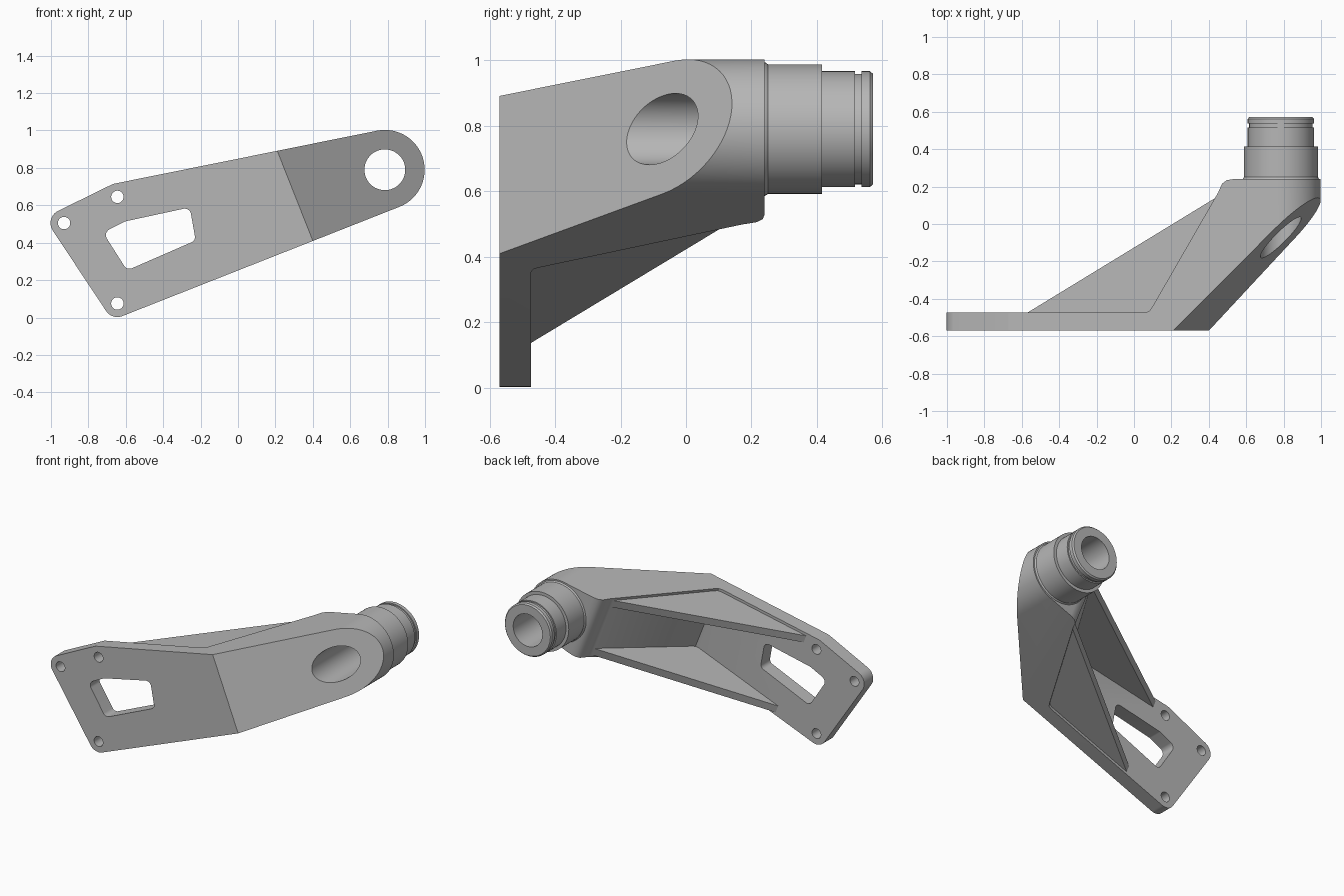
import bpy, bmesh, math
from mathutils import Vector
from mathutils.geometry import convex_hull_2d

cube = bpy.data.objects.get("Cube")
if cube:
    bpy.data.objects.remove(cube, do_unlink=True)

metal = bpy.data.materials.new("light grey metal")
metal.use_nodes = True
GREY = (0.47, 0.47, 0.47, 1)
metal.diffuse_color = GREY
metal.node_tree.nodes["Principled BSDF"].inputs["Base Color"].default_value = GREY

HUB = (0.785, 0.79)
DIR = Vector((0.93, 0.368)).normalized()   # long axis of the arm in x, z


def hull(circles, steps=64):
    """Outline wrapped tightly around circles given as (x, z, radius)."""
    pts = [Vector((x + r * math.cos(2 * math.pi * i / steps),
                   z + r * math.sin(2 * math.pi * i / steps)))
           for x, z, r in circles for i in range(steps)]
    return [pts[i] for i in convex_hull_2d(pts)]


def from_front(p, t):
    return Vector((p[0], t, p[1]))


def along_arm(p, t):
    return Vector((DIR.x * p[0] - DIR.y * t, p[1], DIR.y * p[0] + DIR.x * t))


def make(name, bm):
    bmesh.ops.recalc_face_normals(bm, faces=bm.faces)
    mesh = bpy.data.meshes.new(name)
    bm.to_mesh(mesh)
    bm.free()
    mesh.materials.append(metal)
    ob = bpy.data.objects.new(name, mesh)
    bpy.context.collection.objects.link(ob)
    return ob


def prism(name, pts, place, start, end):
    bm = bmesh.new()
    a = [bm.verts.new(place(p, start)) for p in pts]
    b = [bm.verts.new(place(p, end)) for p in pts]
    bm.faces.new(a)
    bm.faces.new(b)
    for i in range(len(pts)):
        j = (i + 1) % len(pts)
        bm.faces.new((a[i], a[j], b[j], b[i]))
    return make(name, bm)


def combine(ob, other, operation):
    mod = ob.modifiers.new(operation, 'BOOLEAN')
    mod.object, mod.operation, mod.solver = other, operation, 'EXACT'
    bpy.ops.object.select_all(action='DESELECT')
    bpy.context.view_layer.objects.active = ob
    ob.select_set(True)
    bpy.ops.object.modifier_apply(modifier=mod.name)
    bpy.data.objects.remove(other, do_unlink=True)


def smooth(ob):
    bpy.ops.object.select_all(action='DESELECT')
    bpy.context.view_layer.objects.active = ob
    ob.select_set(True)
    bpy.ops.object.shade_smooth_by_angle(angle=math.radians(30))


# Outline of the bracket: three bolt bosses and the hub
BOLTS = [(-0.93, 0.505), (-0.645, 0.645), (-0.645, 0.075)]


def outline(inset):
    return hull([(x, z, 0.0725 - min(inset, 0.07)) for x, z in BOLTS]
                + [(*HUB, 0.213 - inset)])


# Mounting plate and angled arm: side profile trimmed by the outline
profile = [(-2, -0.57), (0.523, -0.57), (1.333, 0.24), (0.845, 0.24),
           (0.81, 0.234), (0.785, 0.215), (0.765, 0.17),
           (0.41, -0.444), (0.395, -0.466), (0.37, -0.473), (-2, -0.473)]
body = prism("bracket_body", profile, along_arm, -2, 2)
combine(body, prism("outline", outline(0), from_front, -1, 1), 'INTERSECT')

# Two triangular ribs behind the plate, following the long edges
rib_profile = [(-0.265, -0.5), (-0.265, -0.473), (0.75, 0.144),
               (0.8, 0.1), (0.45, -0.5)]
ribs = prism("ribs", rib_profile, along_arm, -2, 2)
combine(ribs, prism("rib_outside", outline(0.018), from_front, -1, 1), 'INTERSECT')
combine(ribs, prism("rib_inside", outline(0.07), from_front, -1, 1), 'DIFFERENCE')
combine(body, ribs, 'UNION')

# Bolt holes, lightening window and hub bore
for x, z in BOLTS:
    combine(body, prism("hole", hull([(x, z, 0.033)]), from_front, -1, 1), 'DIFFERENCE')
window = hull([(-0.67, 0.44, 0.036), (-0.59, 0.482, 0.034), (-0.285, 0.548, 0.034),
               (-0.26, 0.43, 0.03), (-0.58, 0.295, 0.034)])
combine(body, prism("window", window, from_front, -1, -0.3), 'DIFFERENCE')
combine(body, prism("bore", hull([(*HUB, 0.109)]), from_front, -1, 1), 'DIFFERENCE')
smooth(body)

# Stepped hollow spigot with a ring groove, turned about the hub axis
turned = [(0.109, 0.235), (0.205, 0.235), (0.203, 0.244), (0.198, 0.25),
          (0.198, 0.415), (0.177, 0.415), (0.177, 0.517), (0.169, 0.517),
          (0.169, 0.537), (0.177, 0.537), (0.177, 0.562), (0.169, 0.571),
          (0.109, 0.571)]
STEPS = 64
bm = bmesh.new()
rings = [[bm.verts.new((HUB[0] + r * math.cos(2 * math.pi * i / STEPS), y,
                        HUB[1] + r * math.sin(2 * math.pi * i / STEPS)))
          for i in range(STEPS)] for r, y in turned]
for k, ring in enumerate(rings):
    after = rings[(k + 1) % len(rings)]
    for i in range(STEPS):
        j = (i + 1) % STEPS
        bm.faces.new((ring[i], ring[j], after[j], after[i]))
smooth(make("spigot", bm))
